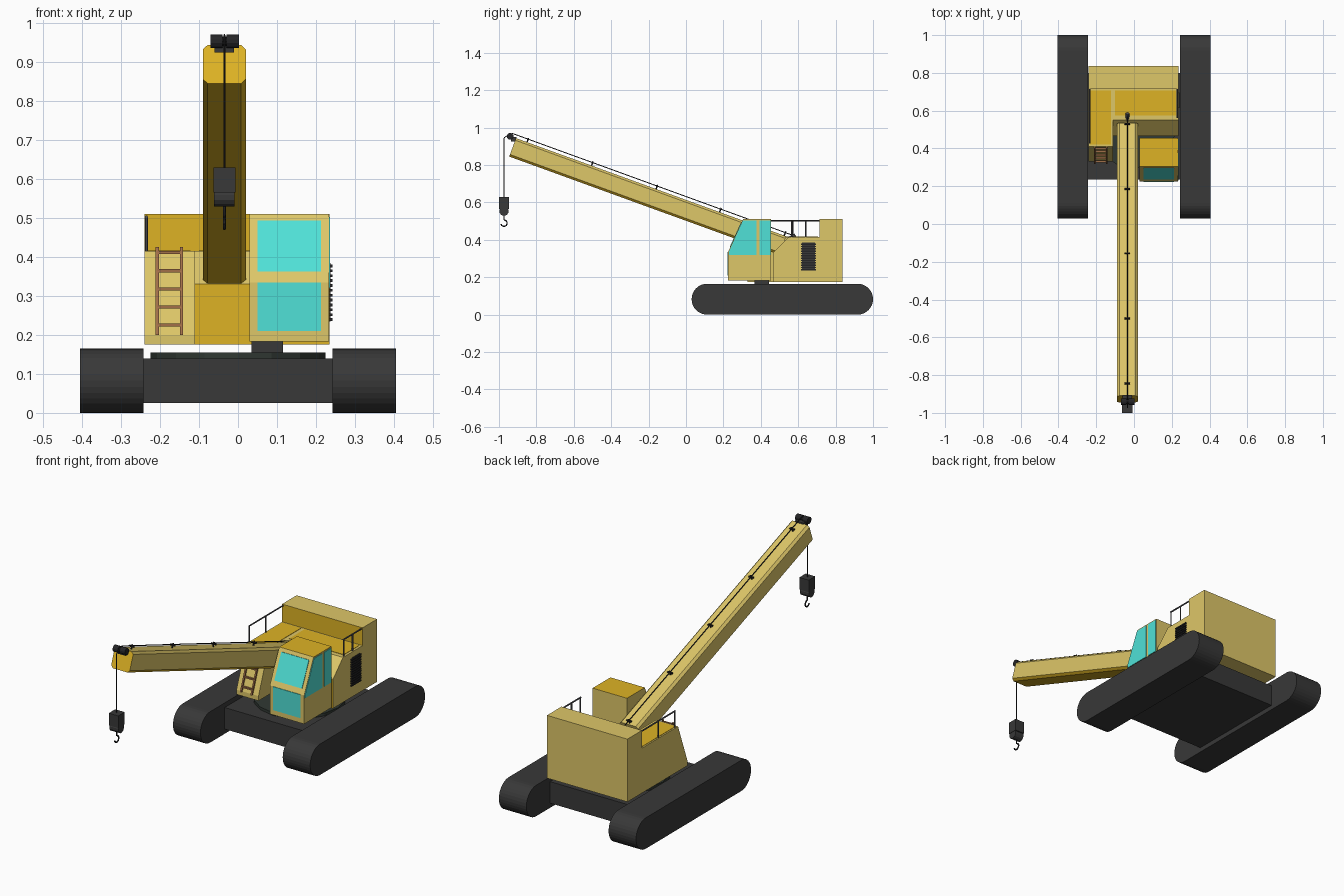
import bpy, bmesh, math
from mathutils import Vector as V

if "Cube" in bpy.data.objects:
    bpy.data.objects.remove(bpy.data.objects["Cube"])


def material(name, rgb):
    m = bpy.data.materials.new(name)
    m.diffuse_color = (*rgb, 1)
    m.use_nodes = True
    m.node_tree.nodes["Principled BSDF"].inputs["Base Color"].default_value = m.diffuse_color
    return m


GOLD = material("gold paint", (0.73, 0.45, 0.018))
TAN = material("pale yellow paint", (0.73, 0.57, 0.14))
GLASS = material("turquoise glass", (0.08, 0.75, 0.68))
DARK = material("charcoal", (0.04, 0.04, 0.04))
BLACK = material("cable black", (0.018, 0.018, 0.02))
GREEN = material("dark green metal", (0.03, 0.04, 0.033))
STEEL = material("grey steel", (0.09, 0.09, 0.10))
BROWN = material("ladder brown", (0.36, 0.16, 0.065))


def finish(name, bm, mat, accent=None, rule=None):
    """Make an object; faces whose normal passes the rule get the accent colour."""
    bmesh.ops.recalc_face_normals(bm, faces=bm.faces)
    bm.normal_update()
    me = bpy.data.meshes.new(name)
    me.materials.append(mat)
    if accent:
        me.materials.append(accent)
        for f in bm.faces:
            f.material_index = 1 if rule(f.normal) else 0
    bm.to_mesh(me)
    bm.free()
    ob = bpy.data.objects.new(name, me)
    bpy.context.collection.objects.link(ob)
    return ob


def extrude(name, pts, vec, mat, accent=None, rule=None):
    bm = bmesh.new()
    a = [bm.verts.new(p) for p in pts]
    b = [bm.verts.new(V(p) + V(vec)) for p in pts]
    bm.faces.new(a)
    bm.faces.new(b[::-1])
    n = len(a)
    for i in range(n):
        bm.faces.new((a[i], b[i], b[(i + 1) % n], a[(i + 1) % n]))
    return finish(name, bm, mat, accent, rule)


def prism(name, yz, x0, x1, mat, accent=None, rule=None):
    return extrude(name, [(x0, y, z) for y, z in yz], (x1 - x0, 0, 0), mat, accent, rule)


def box(name, x0, x1, y0, y1, z0, z1, mat, accent=None, rule=None):
    return prism(name, [(y0, z0), (y1, z0), (y1, z1), (y0, z1)], x0, x1, mat, accent, rule)


def rod(name, a, b, r, mat, sides=8):
    a, d = V(a), V(b) - V(a)
    u = d.orthogonal().normalized()
    w = d.normalized().cross(u)
    ang = [2 * math.pi * i / sides for i in range(sides)]
    return extrude(name, [a + r * (math.cos(t) * u + math.sin(t) * w) for t in ang], d, mat)


def facing_front(n):
    return n.y < -0.95


# Crawler tracks: stadium profiles on both sides
R = 0.0825
track = []
for cy, start in ((1 - R, -90), (0.03 + R, 90)):
    for i in range(17):
        t = math.radians(start + 180 * i / 16)
        track.append((cy + R * math.cos(t), R + R * math.sin(t)))
for side, s in (("left", -1), ("right", 1)):
    prism(side + "_track", track, s * 0.243, s * 0.405, DARK)

# Chassis, turntable and cab support
box("chassis", -0.245, 0.245, 0.235, 0.80, 0.025, 0.14, DARK)
rod("turntable", (0, 0.52, 0.14), (0, 0.52, 0.155), 0.225, GREEN, 16)
box("cab_support", 0.035, 0.115, 0.365, 0.445, 0.15, 0.19, DARK)

# Machinery house: left wing, main part and counterweight
prism("house_left", [(0.33, 0.175), (0.33, 0.2), (0.41, 0.415), (0.72, 0.415), (0.72, 0.175)],
      -0.24, -0.11, TAN)
prism("house_main", [(0.465, 0.175), (0.465, 0.33), (0.55, 0.415), (0.72, 0.415), (0.72, 0.175)],
      -0.11, 0.235, TAN, GOLD, facing_front)
box("counterweight", -0.24, 0.235, 0.715, 0.837, 0.175, 0.51, TAN, GOLD, facing_front)
box("deck_plate_left", -0.232, -0.122, 0.42, 0.706, 0.413, 0.417, GOLD)
box("deck_plate_main", -0.10, 0.222, 0.575, 0.706, 0.413, 0.417, GOLD)

# Side vent with slats
box("vent_panel", 0.233, 0.237, 0.62, 0.69, 0.235, 0.385, DARK)
for i in range(12):
    z = 0.236 + i * 0.0125
    box("vent_slat", 0.235, 0.242, 0.614, 0.696, z, z + 0.007, BLACK)

# Operator cab with gold roof
KY, KZ, TY, TZ = 0.225, 0.335, 0.305, 0.51
prism("cab", [(KY, 0.183), (KY, KZ), (TY, TZ), (0.455, TZ), (0.455, 0.183)],
      0.03, 0.233, TAN, GOLD, lambda n: n.z > 0.9)


def on_slope(z):
    return KY + (TY - KY) * (z - KZ) / (TZ - KZ)


# Cab windows: thin plates
box("front_lower_window", 0.05, 0.213, KY - 0.003, KY + 0.002, 0.21, 0.335, GLASS)
za, zb = 0.362, 0.492
prism("front_upper_window", [(on_slope(za) - 0.003, za + 0.001), (on_slope(zb) - 0.003, zb + 0.001),
      (on_slope(zb) + 0.003, zb), (on_slope(za) + 0.003, za)], 0.05, 0.213, GLASS)
prism("side_front_window", [(0.229, 0.32), (0.229, KZ), (on_slope(0.503) + 0.003, 0.503),
      (0.377, 0.503), (0.377, 0.32)], 0.231, 0.236, GLASS)
box("side_rear_window", 0.231, 0.236, 0.393, 0.451, 0.32, 0.503, GLASS)

# Ladder on the sloped left wing


def ladder_y(z):
    return 0.33 + 0.08 * (z - 0.2) / 0.215 - 0.008


for x in (-0.207, -0.145):
    prism("ladder_rail", [(ladder_y(z) + o, z) for z, o in
          ((0.2, -0.005), (0.425, -0.005), (0.425, 0.005), (0.2, 0.005))],
          x - 0.004, x + 0.004, BROWN)
for i in range(5):
    z = 0.225 + i * 0.0465
    y = ladder_y(z)
    box("ladder_rung", -0.207, -0.145, y - 0.005, y + 0.005, z - 0.004, z + 0.004, BROWN)

# Deck railings
for x, ys in ((-0.235, (0.43, 0.57)), (0.228, (0.565, 0.64))):
    rod("handrail", (x, ys[0] - 0.003, 0.503), (x, 0.716, 0.503), 0.004, STEEL, 6)
    for y in ys:
        rod("rail_post", (x, y, 0.41), (x, y, 0.503), 0.004, STEEL, 6)

# Boom: chamfered box section, gold underneath and at the tip
CX, H, C = -0.035, 0.105, 0.012
base, tip = V((CX, 0.50, 0.32)), V((CX, -0.945, 0.845))
axis = (tip - base).normalized()
up = V((0, -axis.z, -axis.y)) * -1
if up.z < 0:
    up = -up
up = V((0, axis.z, -axis.y)).normalized()
W = 0.055
section = [(-W + C, 0), (W - C, 0), (W, C), (W, H - C), (W - C, H), (-W + C, H), (-W, H - C), (-W, C)]
extrude("boom", [base + V((x, 0, 0)) + up * h for x, h in section], tip - base, TAN, GOLD,
        lambda n: n.dot(axis) > 0.9 or n.dot(up) < -0.3)

# Boom cable with guides and rear anchor


def above_boom(y, h):
    return base + axis * ((y - base.y - up.y * (H + h)) / axis.y) + up * (H + h)


rod("boom_cable", above_boom(0.575, 0.017), above_boom(-0.93, 0.017), 0.0025, BLACK, 6)
rod("cable_anchor", (CX, 0.55, 0.405), (CX, 0.585, 0.425), 0.010, STEEL)
for y in (-0.85, -0.505, -0.16, 0.18, 0.525):
    p = above_boom(y, 0.0)
    rod("cable_guide_post", p - up * 0.005, p + up * 0.024, 0.004, BLACK, 6)
    q = p + up * 0.014
    rod("cable_guide_pin", q - V((0.014, 0, 0)), q + V((0.014, 0, 0)), 0.005, BLACK, 6)

# Tip pulley: two drums on a shaft
for x0, x1 in ((-0.07, -0.04), (-0.03, 0.002)):
    rod("tip_pulley", (x0, -0.94, 0.953), (x1, -0.94, 0.953), 0.018, BLACK, 12)
rod("pulley_shaft", (-0.06, -0.94, 0.953), (-0.01, -0.94, 0.953), 0.012, BLACK)
box("pulley_bracket", -0.06, -0.01, -0.935, -0.905, 0.925, 0.95, DARK)

# Hoist cable, hook block and hook
HY = -0.973
rod("hoist_cable_top", (CX, -0.94, 0.968), (CX, HY, 0.945), 0.0025, BLACK, 6)
rod("hoist_cable", (CX, HY, 0.945), (CX, HY, 0.62), 0.0025, BLACK, 6)
box("hook_block", CX - 0.028, CX + 0.028, -1.0, HY + 0.027, 0.565, 0.63, DARK)
rod("hook_sheave", (CX - 0.026, HY, 0.553), (CX + 0.026, HY, 0.553), 0.025, DARK, 12)
path = [(HY, 0.535), (HY, 0.508)]
for i in range(9):
    t = math.radians(75 - 30 * i)
    path.append((HY + 0.017 * math.cos(t), 0.489 + 0.017 * math.sin(t)))
curve = bpy.data.curves.new("hook", 'CURVE')
curve.dimensions = '3D'
curve.bevel_depth = 0.004
curve.bevel_resolution = 1
curve.use_fill_caps = True
spline = curve.splines.new('POLY')
spline.points.add(len(path) - 1)
for p, (y, z) in zip(spline.points, path):
    p.co = (CX, y, z, 1)
curve.materials.append(BLACK)
bpy.context.collection.objects.link(bpy.data.objects.new("hook", curve))
